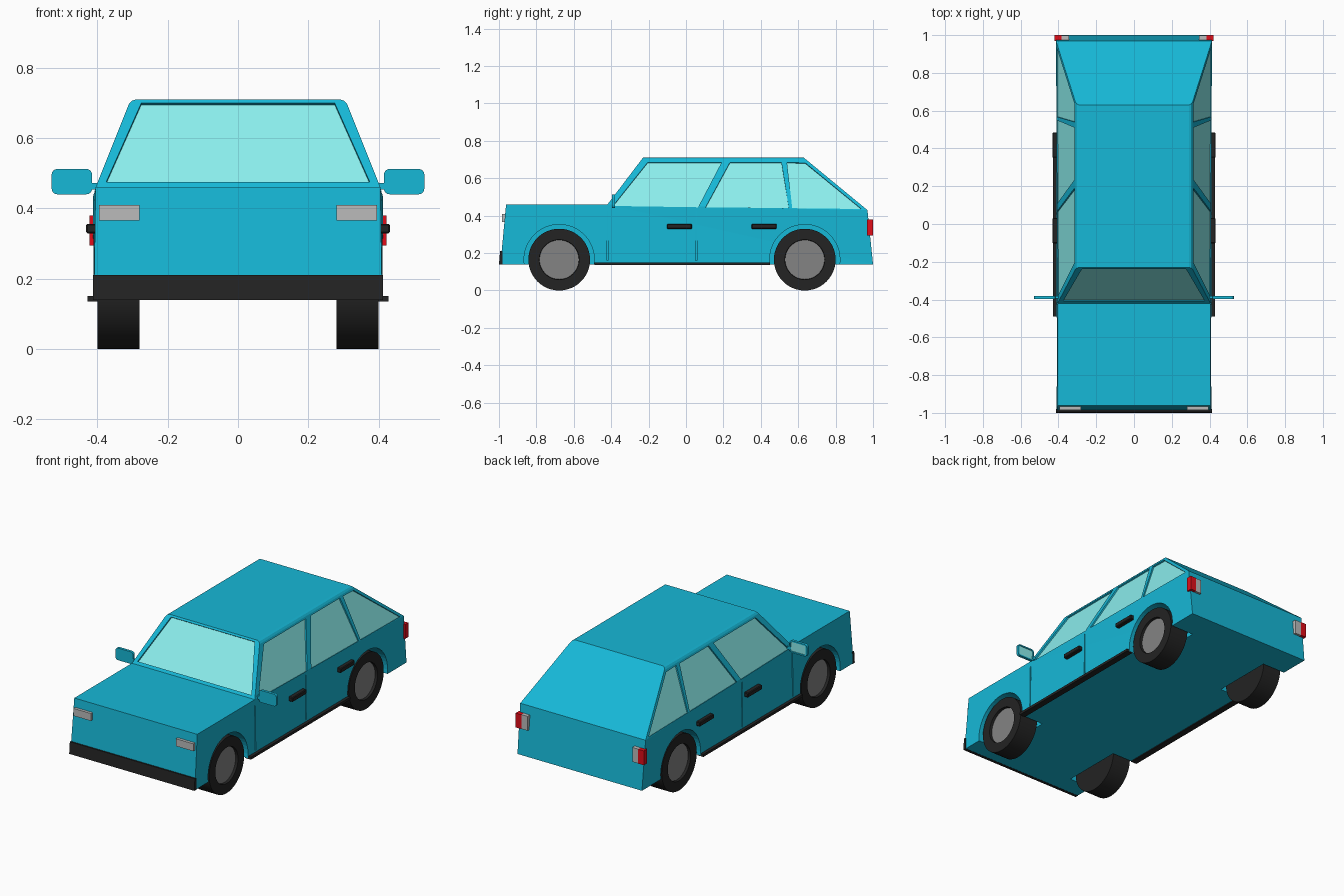
import bpy, bmesh, math
from mathutils import Vector, Matrix

if "Cube" in bpy.data.objects:
    bpy.data.objects.remove(bpy.data.objects["Cube"])


def mat(name, col):
    m = bpy.data.materials.new(name)
    m.diffuse_color = (*col, 1)
    m.use_nodes = True
    m.node_tree.nodes["Principled BSDF"].inputs["Base Color"].default_value = m.diffuse_color
    return m


BLUE = mat("paint", (0.008, 0.48, 0.68))
GLASS = mat("glass", (0.26, 0.86, 0.85))
BLACK = mat("black_rubber", (0.017, 0.017, 0.017))
HUB = mat("hub_grey", (0.23, 0.23, 0.23))
LAMP = mat("lamp_grey", (0.5, 0.5, 0.5))
RED = mat("red_lamp", (0.75, 0.004, 0.01))


def make(name, bm, *mats):
    bmesh.ops.recalc_face_normals(bm, faces=bm.faces)
    me = bpy.data.meshes.new(name)
    bm.to_mesh(me)
    bm.free()
    ob = bpy.data.objects.new(name, me)
    bpy.context.collection.objects.link(ob)
    for m in mats:
        me.materials.append(m)
    return ob


def smooth(ob):
    bpy.ops.object.select_all(action='DESELECT')
    ob.select_set(True)
    bpy.context.view_layer.objects.active = ob
    bpy.ops.object.shade_smooth_by_angle(angle=math.radians(35))


def prism(bm, pts, lo, hi):
    """Solid slab over a flat polygon, from lo to hi along its outward normal."""
    pts = [Vector(p) for p in pts]
    n = (pts[1] - pts[0]).cross(pts[2] - pts[0]).normalized()
    mid = sum(pts, Vector()) / len(pts)
    if n.dot(mid - Vector((0, mid.y if abs(n.x) > 0.5 else 0.2, 0.3))) < 0:
        n = -n
    a = [bm.verts.new(p + n * lo) for p in pts]
    b = [bm.verts.new(p + n * hi) for p in pts]
    faces = [bm.faces.new(a[::-1]), bm.faces.new(b)]
    for i in range(len(a)):
        j = (i + 1) % len(a)
        faces.append(bm.faces.new((a[i], a[j], b[j], b[i])))
    bmesh.ops.recalc_face_normals(bm, faces=faces)


def add_box(bm, x, y, z):
    c = Vector(((x[0] + x[1]) / 2, (y[0] + y[1]) / 2, (z[0] + z[1]) / 2))
    s = (abs(x[1] - x[0]), y[1] - y[0], z[1] - z[0])
    bmesh.ops.create_cube(bm, size=1, matrix=Matrix.Translation(c) @ Matrix.Diagonal((*s, 1)))


def box(name, x, y, z, m):
    bm = bmesh.new()
    add_box(bm, x, y, z)
    return make(name, bm, m)


def cylinder(bm, r, x0, x1, y, z, seg=48):
    mx = Matrix.Translation(((x0 + x1) / 2, y, z)) @ Matrix.Rotation(math.pi / 2, 4, 'Y')
    bmesh.ops.create_cone(bm, cap_ends=True, segments=seg, radius1=r, radius2=r,
                          depth=abs(x1 - x0), matrix=mx)


# Body shell: half-width, y, z along the side outline
outline = [(.41, -.992, .14), (.405, -.962, .46), (.405, -.42, .46), (.305, -.23, .71),
           (.305, .63, .71), (.413, .97, .43), (.41, 1.0, .14)]
bm = bmesh.new()
R = [bm.verts.new((x, y, z)) for x, y, z in outline]
L = [bm.verts.new((-x, y, z)) for x, y, z in outline]
for i in range(7):
    j = (i + 1) % 7
    bm.faces.new((R[i], R[j], L[j], L[i]))
for V in (R, L):
    bm.faces.new([V[i] for i in (0, 1, 2, 5, 6)])
    bm.faces.new([V[i] for i in (2, 3, 4, 5)])
roof = [bm.edges.get((V[3], V[4])) for V in (R, L)]
bmesh.ops.bevel(bm, geom=roof, offset=0.015, segments=2, profile=0.5, affect='EDGES')
bmesh.ops.triangulate(bm, faces=[f for f in bm.faces if len(f.verts) > 3])
body = make("body", bm, BLUE)

# Windows as (y, z) outlines on the sloping cabin sides, plus the windscreen
side_windows = {
    "front_window": [(-.39, .453), (-.205, .685), (.19, .685), (.065, .446)],
    "rear_window": [(.105, .446), (.235, .685), (.51, .685), (.55, .441)],
    "quarter_window": [(.568, .441), (.54, .685), (.638, .682), (.938, .437)],
}
windows = {"windscreen": [(-.375, -.409, .475), (.375, -.409, .475),
                          (.275, -.2376, .70), (-.275, -.2376, .70)]}
for s, side in ((1, "right"), (-1, "left")):
    for n, pts in side_windows.items():
        windows[f"{side}_{n}"] = [(s * (.305 + .4 * (.71 - z)), y, z) for y, z in pts]

WHEEL_Y = (-.678, .635)
cut = bmesh.new()
for name, pts in windows.items():
    prism(cut, pts, -.013, .03)
    pane = bmesh.new()
    prism(pane, pts, -.022, -.009)
    make(name, pane, GLASS)

# Wheel wells and door seams
for s in (1, -1):
    for y in WHEEL_Y:
        cylinder(cut, .188, s * .26, s * .5, y, .165)
    for y in (-.42, .055):
        add_box(cut, (s * .4, s * .45), (y - .003, y + .003), (.16, .425))
cutter = make("body_cutter", cut)
cutter.hide_render = True
mod = body.modifiers.new("cut", 'BOOLEAN')
mod.operation, mod.solver, mod.object = 'DIFFERENCE', 'EXACT', cutter
dg = bpy.context.evaluated_depsgraph_get()
cut_mesh = bpy.data.meshes.new_from_object(body.evaluated_get(dg))
body.modifiers.clear()
body.data = cut_mesh
bpy.data.objects.remove(cutter)

# Front bumper following the sloping nose
bm = bmesh.new()
sect = [(-1.0, .14), (-.994, .21), (-.98, .21), (-.98, .139)]
a = [bm.verts.new((-.412, y, z)) for y, z in sect]
b = [bm.verts.new((.412, y, z)) for y, z in sect]
bm.faces.new(a)
bm.faces.new(b)
for i in range(4):
    bm.faces.new((a[i], a[(i + 1) % 4], b[(i + 1) % 4], b[i]))
make("front_bumper", bm, BLACK)

for s, side in ((1, "right"), (-1, "left")):
    # Wheels: tyre with a recessed grey hub on the outer side
    for y, end in zip(WHEEL_Y, ("front", "rear")):
        bm = bmesh.new()
        cylinder(bm, .165, s * .28, s * .40, y, .165)
        cap = [f for f in bm.faces if len(f.verts) > 4 and f.calc_center_median().x * s > .35]
        bmesh.ops.inset_region(bm, faces=cap, thickness=.058)
        bmesh.ops.inset_region(bm, faces=cap, thickness=.002, depth=-.015)
        cap[0].material_index = 1
        smooth(make(f"{side}_{end}_wheel", bm, BLACK, HUB))

    # Sill and door handles
    box(f"{side}_sill", (s * .39, s * .428), (-.49, .448), (.135, .15), BLACK)
    for y, end in ((-.035, "front"), (.418, "rear")):
        h = box(f"{side}_{end}_door_handle", (s * .40, s * .432), (y - .067, y + .067),
                (.329, .356), BLACK)
        bv = h.modifiers.new("round", 'BEVEL')
        bv.width, bv.segments = .004, 1

    # Headlights and tail lights
    lamp = box(f"{side}_headlight", (s * .28, s * .395), (-.984, -.955), (.365, .409), LAMP)
    box(f"{side}_tail_light", (s * .385, s * .422), (.968, 1.0), (.295, .38), RED)
    box(f"{side}_reversing_light", (s * .345, s * .385), (.965, .998), (.295, .38), LAMP)

    # Door mirror with rounded corners and a glass back
    bm = bmesh.new()
    add_box(bm, (s * .415, s * .53), (-.396, -.380), (.44, .512))
    edges = [e for e in bm.edges if abs(e.verts[0].co.y - e.verts[1].co.y) > .01]
    bmesh.ops.bevel(bm, geom=edges, offset=.016, segments=4, profile=.5, affect='EDGES')
    back = [f for f in bm.faces if f.calc_center_median().y > -.381]
    bmesh.ops.inset_region(bm, faces=back, thickness=.008)
    bmesh.ops.inset_region(bm, faces=back, thickness=.001, depth=-.003)
    for f in back:
        f.material_index = 1
    make(f"{side}_mirror", bm, BLUE, GLASS)
    box(f"{side}_mirror_arm", (s * .385, s * .425), (-.395, -.381), (.453, .472), BLUE)
